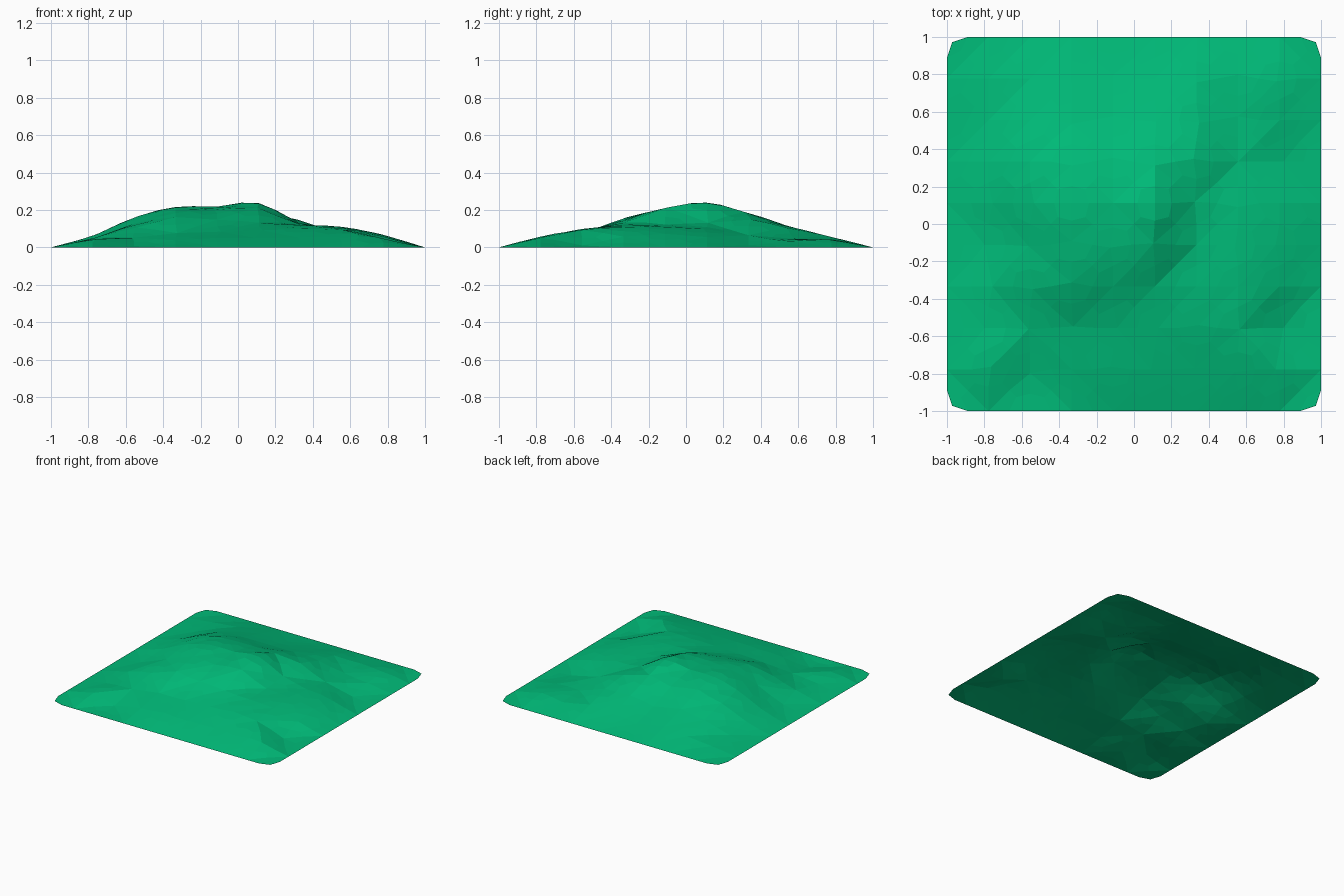
import bpy

if "Cube" in bpy.data.objects:
    bpy.data.objects.remove(bpy.data.objects["Cube"])

N = 9                      # cells per side
STEP = 2 / N
# Inner heights in hundredths: rows from front (-y) to back (+y), columns from -x to +x
HEIGHTS = [
    [5.5, 0, 4, 5, 5, 5, 5.5, 6],
    [3.5, 5, 7, 8, 9, 10, 10, 0],
    [5, 11, 16.5, 14.5, 13, 12, 11, 6],
    [3, 12.5, 20, 20, 22, 11.5, 11, 7],
    [6, 16.5, 22.5, 21.5, 26.5, 12, 10, 6],
    [5.5, 15.5, 19, 17.5, 19, 16, 6, 0.5],
    [3, 10, 11, 9.5, 10.5, 11, 4, 3.5],
    [3, 5, 5.5, 4, 5, 6, 4, 5],
]


def height(i, j):
    if i in (0, N) or j in (0, N):
        return 0.0
    return HEIGHTS[j - 1][i - 1] / 100 * 1.02


# Coarse triangulated sheet, each cell split along its shorter diagonal
verts = [(-1 + i * STEP, -1 + j * STEP, height(i, j))
         for j in range(N + 1) for i in range(N + 1)]
faces = []
for j in range(N):
    for i in range(N):
        a = j * (N + 1) + i
        b, c, d = a + 1, a + N + 2, a + N + 1
        if abs(verts[a][2] - verts[c][2]) <= abs(verts[b][2] - verts[d][2]) + 0.01:
            faces += [(a, b, c), (a, c, d)]
        else:
            faces += [(a, b, d), (b, c, d)]

mesh = bpy.data.meshes.new("hill_terrain")
mesh.from_pydata(verts, [], faces)
terrain = bpy.data.objects.new("hill_terrain", mesh)
bpy.context.collection.objects.link(terrain)

# One subdivision softens the slopes and clips the corners; faces stay flat
sub = terrain.modifiers.new("soften", 'SUBSURF')
sub.levels = sub.render_levels = 1
sub.use_limit_surface = False
sub.boundary_smooth = 'ALL'

# Grass green
mat = bpy.data.materials.new("grass")
mat.diffuse_color = (0.0, 0.5, 0.19, 1)
mat.use_nodes = True
mat.node_tree.nodes["Principled BSDF"].inputs["Base Color"].default_value = mat.diffuse_color
mesh.materials.append(mat)
